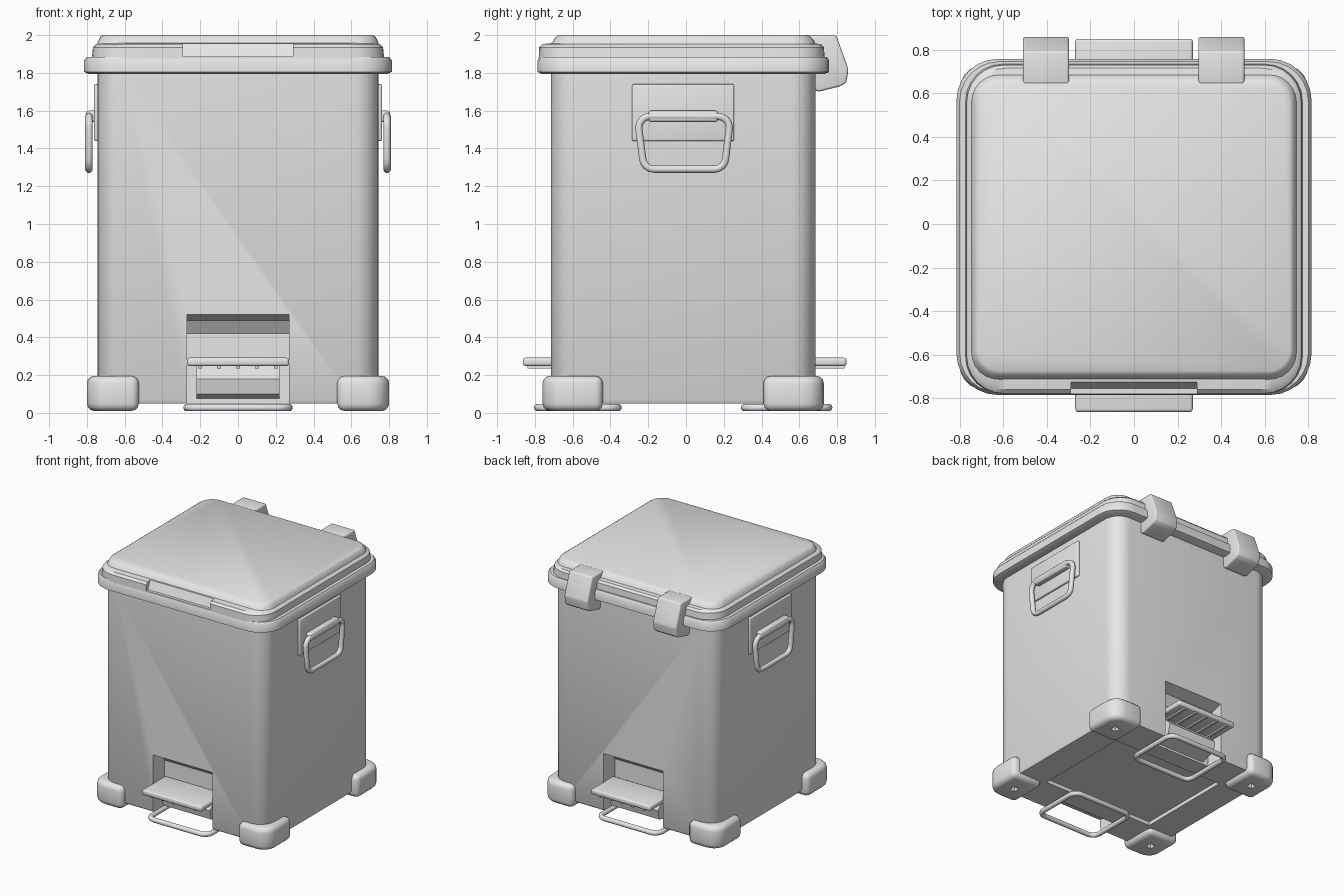
import bpy, bmesh, math
from mathutils import Vector

if "Cube" in bpy.data.objects:
    bpy.data.objects.remove(bpy.data.objects["Cube"])

grey = bpy.data.materials.new("light grey")
grey.diffuse_color = (0.8, 0.8, 0.8, 1)
grey.use_nodes = True
grey.node_tree.nodes["Principled BSDF"].inputs["Base Color"].default_value = grey.diffuse_color


def finish(ob, angle=35):
    ob.data.materials.clear()
    ob.data.materials.append(grey)
    bpy.ops.object.select_all(action='DESELECT')
    bpy.context.view_layer.objects.active = ob
    ob.select_set(True)
    bpy.ops.object.shade_smooth_by_angle(angle=math.radians(angle))
    return ob


def to_object(name, bm):
    bmesh.ops.recalc_face_normals(bm, faces=bm.faces)
    me = bpy.data.meshes.new(name)
    bm.to_mesh(me)
    bm.free()
    ob = bpy.data.objects.new(name, me)
    bpy.context.collection.objects.link(ob)
    return ob


def rounded_rect(x0, x1, y0, y1, r, n=6):
    pts = []
    corners = ((x1 - r, y1 - r), (x0 + r, y1 - r), (x0 + r, y0 + r), (x1 - r, y0 + r))
    for q, (cx, cy) in enumerate(corners):
        for i in range(n + 1):
            a = math.pi / 2 * (q + i / n)
            pts.append((cx + r * math.cos(a), cy + r * math.sin(a)))
    return pts


def loft(name, levels):
    """Stack of rounded rectangles: (z, half width, y front, y back, radius)."""
    bm = bmesh.new()
    rings = [[bm.verts.new((x, y, z)) for x, y in rounded_rect(-hx, hx, y0, y1, r)]
             for z, hx, y0, y1, r in levels]
    n = len(rings[0])
    for a, b in zip(rings, rings[1:]):
        for i in range(n):
            j = (i + 1) % n
            bm.faces.new((a[i], a[j], b[j], b[i]))
    bm.faces.new(rings[0][::-1])
    bm.faces.new(rings[-1])
    return to_object(name, bm)


def prism(name, profile, x0, x1, bevel=0.0):
    """Profile of (y, z) points extruded along x."""
    bm = bmesh.new()
    a = [bm.verts.new((x0, y, z)) for y, z in profile]
    b = [bm.verts.new((x1, y, z)) for y, z in profile]
    n = len(a)
    bm.faces.new(a)
    bm.faces.new(b[::-1])
    for i in range(n):
        bm.faces.new((a[i], b[i], b[(i + 1) % n], a[(i + 1) % n]))
    bmesh.ops.recalc_face_normals(bm, faces=bm.faces)
    if bevel:
        bmesh.ops.bevel(bm, geom=bm.edges[:], offset=bevel, segments=3, profile=0.5, affect='EDGES')
    return to_object(name, bm)


def box(name, x0, x1, y0, y1, z0, z1, bevel=0.0):
    return prism(name, [(y0, z0), (y1, z0), (y1, z1), (y0, z1)], x0, x1, bevel)


def wire(name, points, radius):
    cu = bpy.data.curves.new(name, 'CURVE')
    cu.dimensions = '3D'
    cu.bevel_depth = radius
    cu.bevel_resolution = 3
    sp = cu.splines.new('POLY')
    sp.points.add(len(points) - 1)
    for p, co in zip(sp.points, points):
        p.co = (*co, 1)
    sp.use_cyclic_u = True
    ob = bpy.data.objects.new(name, cu)
    bpy.context.collection.objects.link(ob)
    bpy.ops.object.select_all(action='DESELECT')
    bpy.context.view_layer.objects.active = ob
    ob.select_set(True)
    bpy.ops.object.convert(target='MESH')
    return finish(bpy.context.object, 60)


def cut(ob, cutter):
    m = ob.modifiers.new("cut", 'BOOLEAN')
    m.operation = 'DIFFERENCE'
    m.solver = 'EXACT'
    m.object = cutter
    bpy.ops.object.select_all(action='DESELECT')
    bpy.context.view_layer.objects.active = ob
    ob.select_set(True)
    bpy.ops.object.modifier_apply(modifier=m.name)
    bpy.data.objects.remove(cutter)


# Body with pedal recesses front and back, and a hollow underside
F, B = -0.715, 0.685
body = loft("body", [(0.05, 0.735, F + 0.01, B - 0.01, 0.12), (0.07, 0.745, F, B, 0.13),
                     (1.81, 0.745, F, B, 0.13)])
for face, s in ((F, 1), (B, -1)):
    profile = [(face - s * 0.1, 0.0), (face + s * 0.15, 0.0), (face + s * 0.15, 0.42),
               (face + s * 0.1, 0.49), (face, 0.52), (face - s * 0.1, 0.52)]
    cut(body, prism("recess_cutter", profile, -0.27, 0.27))
cut(body, box("floor_cutter", -0.5, 0.5, -0.42, 0.39, 0.0, 0.08))
finish(body)

# Rim band under the lid
finish(loft("rim", [(1.795, 0.79, -0.765, 0.735, 0.17), (1.805, 0.815, -0.785, 0.758, 0.19),
                    (1.865, 0.815, -0.785, 0.758, 0.19), (1.885, 0.80, -0.775, 0.745, 0.18)]), 50)

# Lid: stepped tier with a finger notch, and a flat top panel
tier = loft("lid_tier", [(1.87, 0.775, -0.78, 0.735, 0.17), (1.935, 0.768, -0.778, 0.73, 0.17),
                         (1.952, 0.75, -0.76, 0.715, 0.16), (1.96, 0.70, -0.69, 0.66, 0.1)])
cut(tier, prism("notch_cutter", [(-0.9, 1.888), (-0.755, 1.888), (-0.715, 1.98), (-0.9, 1.98)],
                -0.29, 0.29))
finish(tier)
finish(loft("lid_top", [(1.94, 0.75, -0.725, 0.69, 0.13), (1.968, 0.74, -0.705, 0.68, 0.12),
                        (1.99, 0.73, -0.69, 0.66, 0.11), (2.0, 0.715, -0.675, 0.645, 0.1)]), 50)

# Hinge blocks
hinge = [(0.64, 2.0), (0.795, 2.0), (0.86, 1.82), (0.85, 1.75), (0.82, 1.73), (0.70, 1.70),
         (0.66, 1.72), (0.64, 1.85)]
for x0, side in ((-0.51, "left"), (0.295, "right")):
    finish(prism("hinge_" + side, hinge, x0, x0 + 0.212, 0.012), 40)

# Corner feet with small sockets underneath
for sx in (-1, 1):
    for front in (True, False):
        y0, y1 = (-0.76, -0.44) if front else (0.41, 0.73)
        x0, x1 = sorted((sx * 0.525, sx * 0.80))
        bm = bmesh.new()
        bmesh.ops.create_cube(bm, size=1)
        for v in bm.verts:
            v.co = Vector(((x0 + x1) / 2 + v.co.x * (x1 - x0), (y0 + y1) / 2 + v.co.y * (y1 - y0),
                           0.103 + v.co.z * 0.186))
        outer = [e for e in bm.edges if abs(e.verts[0].co.z - e.verts[1].co.z) > 0.1
                 and abs(e.verts[0].co.x) > 0.7 and abs(e.verts[0].co.y) > 0.6]
        bmesh.ops.bevel(bm, geom=outer, offset=0.11, segments=5, profile=0.5, affect='EDGES')
        sharp = [e for e in bm.edges if e.calc_face_angle(0) > 0.6]
        bmesh.ops.bevel(bm, geom=sharp, offset=0.04, segments=3, profile=0.5, affect='EDGES')
        foot = to_object("foot", bm)
        cx, cy = (x0 + x1) / 2, (y0 + y1) / 2
        cut(foot, box("socket_cutter", cx - 0.025, cx + 0.025, cy - 0.025, cy + 0.025, -0.05, 0.05))
        finish(foot, 45)

# Pedals, their arms and the wire loops at floor level
for s, edge, loop in ((-1, 0.863, (0.36, 0.785)), (1, 0.85, (0.31, 0.755))):
    tag = "front" if s < 0 else "back"
    y0, y1 = sorted((s * edge, s * 0.56))
    finish(box("pedal_" + tag, -0.27, 0.27, y0, y1, 0.248, 0.292, 0.014), 40)
    y0, y1 = sorted((s * 0.84, s * 0.58))
    for i in range(5):
        x = -0.2 + i * 0.1
        finish(box("pedal_rib_" + tag, x - 0.01, x + 0.01, y0, y1, 0.236, 0.255))
    arm = [(s * 0.5, 0.06), (s * 0.66, 0.10), (s * 0.68, 0.18), (s * 0.60, 0.26), (s * 0.5, 0.26)]
    finish(prism("pedal_arm_" + tag, arm, -0.22, 0.22))
    y0, y1 = sorted((s * loop[0], s * loop[1]))
    pts = [(x, y, 0.028) for x, y in rounded_rect(-0.27, 0.27, y0, y1, 0.06, 4)]
    wire("floor_loop_" + tag, pts, 0.02)

# Side handles: mounting plate, clip and swinging loop
for s, tag in ((-1, "left"), (1, "right")):
    def side(name, a, b, *rest):
        finish(box(name + tag, *sorted((s * a, s * b)), *rest))
    side("handle_plate_", 0.73, 0.762, -0.285, 0.255, 1.44, 1.74, 0.008)
    side("handle_clip_", 0.74, 0.805, -0.20, 0.17, 1.54, 1.60, 0.015)
    pts = [(s * 0.789, y + (0.02 if y < 0 else -0.02) * (z < 1.4), z)
           for y, z in rounded_rect(-0.25, 0.23, 1.29, 1.57, 0.06, 4)]
    wire("handle_loop_" + tag, pts, 0.02)
